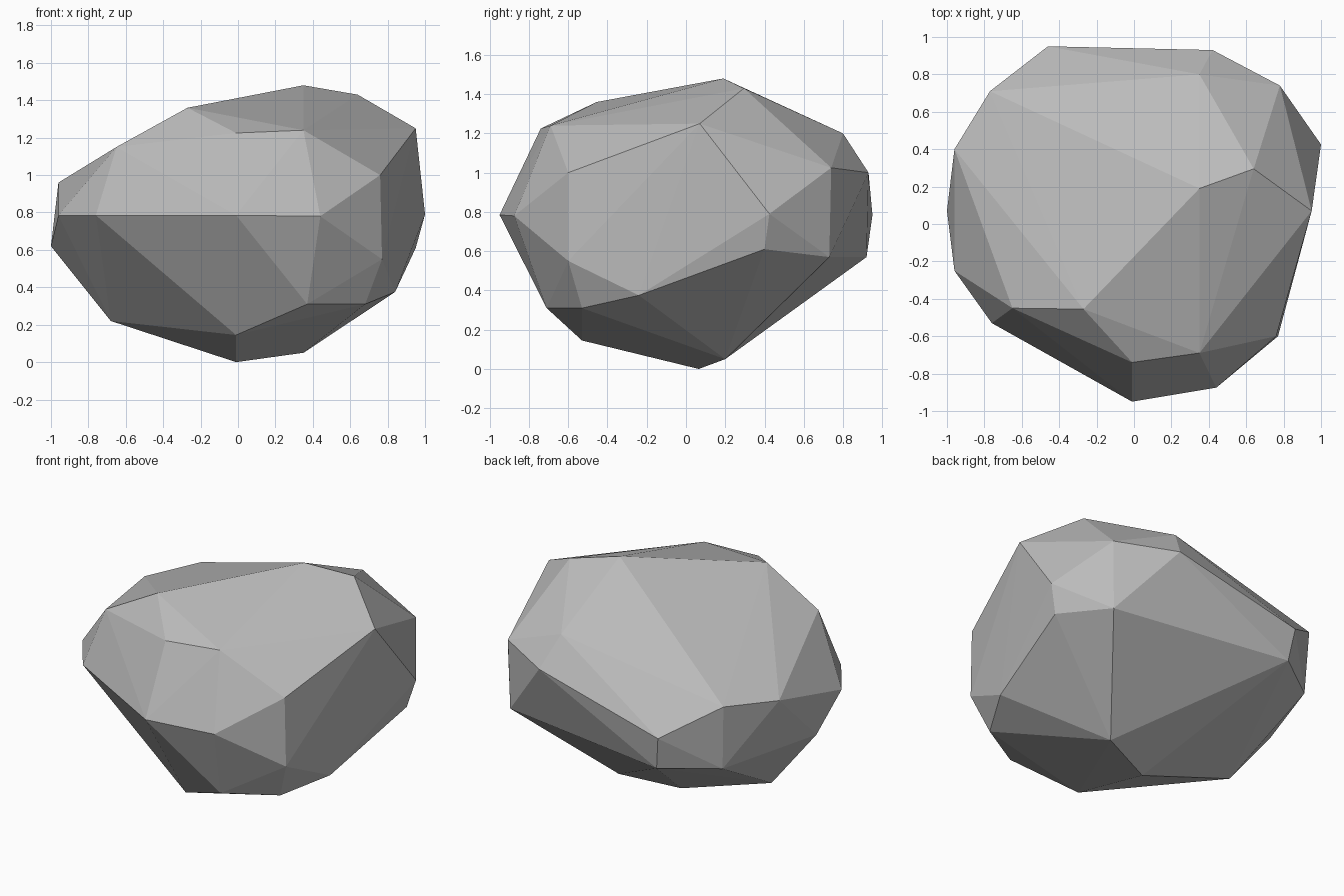
import bpy, bmesh

if "Cube" in bpy.data.objects:
    bpy.data.objects.remove(bpy.data.objects["Cube"])

# Corner points of the boulder, grouped in layers from the ground up
LAYERS = {
    "base": [(-.01, .065, 0), (.35, .20, .05), (-.01, -.53, .145), (-.68, .08, .22)],
    "underside": [(.37, -.71, .31), (.68, -.53, .31), (.84, -.24, .375),
                  (.95, .40, .61), (.77, .73, .57), (-.43, .92, .57),
                  (-.75, .69, .565), (-1, .07, .62), (.77, -.60, .55)],
    "waist": [(-.01, -.95, .785), (.44, -.875, .78), (1, .425, .79),
              (-.46, .95, .785), (-.96, -.25, .785), (-.76, -.53, .785)],
    "shoulder": [(.76, -.60, 1), (.78, .74, 1.025), (.42, .93, 1),
                 (-.77, .71, .985), (-.96, .40, .96)],
    "crown": [(-.65, -.45, 1.15), (-.01, -.74, 1.225), (.35, -.69, 1.24),
              (.95, .07, 1.25), (.35, .80, 1.20), (-.27, -.455, 1.36),
              (.64, .295, 1.43), (.35, .19, 1.48)],
}

# Wrap the corners in a faceted skin
bm = bmesh.new()
for layer in LAYERS.values():
    for corner in layer:
        bm.verts.new(corner)
hull = bmesh.ops.convex_hull(bm, input=bm.verts[:])
loose = {v for v in hull["geom_interior"] + hull["geom_unused"]
         if isinstance(v, bmesh.types.BMVert) and not v.link_faces}
bmesh.ops.delete(bm, geom=list(loose), context="VERTS")
bmesh.ops.recalc_face_normals(bm, faces=bm.faces[:])

mesh = bpy.data.meshes.new("boulder")
bm.to_mesh(mesh)
bm.free()

# Flat grey stone
stone = bpy.data.materials.new("grey_stone")
stone.diffuse_color = (0.5, 0.5, 0.5, 1)
stone.use_nodes = True
stone.node_tree.nodes["Principled BSDF"].inputs["Base Color"].default_value = stone.diffuse_color
mesh.materials.append(stone)

boulder = bpy.data.objects.new("boulder", mesh)
bpy.context.collection.objects.link(boulder)
